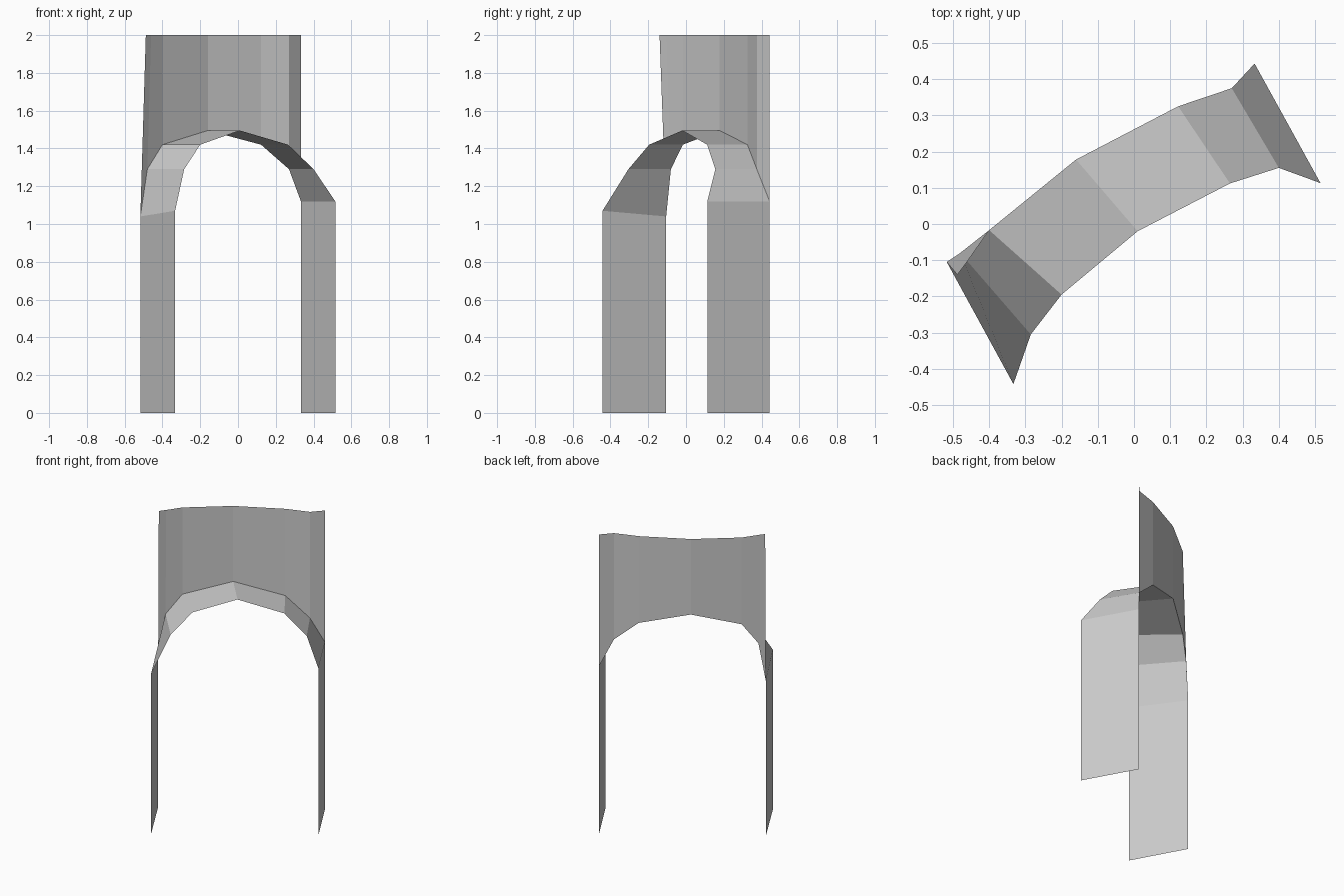
import bpy

cube = bpy.data.objects.get("Cube")
if cube:
    bpy.data.objects.remove(cube, do_unlink=True)

# Single plain stone grey
stone = bpy.data.materials.new("stone grey")
stone.use_nodes = True
color = (0.6, 0.6, 0.6, 1.0)
stone.diffuse_color = color
stone.node_tree.nodes["Principled BSDF"].inputs["Base Color"].default_value = color


def ribbon(name, edge_a, edge_b):
    """Bridge two edges with the same number of points into a strip of quads."""
    count = len(edge_a)
    faces = [(i, i + 1, count + i + 1, count + i) for i in range(count - 1)]
    mesh = bpy.data.meshes.new(name)
    mesh.from_pydata(list(edge_a) + list(edge_b), [], faces)
    mesh.materials.append(stone)
    mesh.update()
    obj = bpy.data.objects.new(name, mesh)
    bpy.context.scene.collection.objects.link(obj)
    return obj


def at_height(points, z):
    """Copy the points onto one level."""
    return [(p[0], p[1], z) for p in points]


# Front and back edges of the arch, from the -x end to the +x end
front_edge = [(-0.333, -0.442, 1.07), (-0.285, -0.305, 1.29), (-0.2, -0.195, 1.42),
              (0.01, -0.02, 1.495), (0.265, 0.112, 1.42), (0.4, 0.155, 1.29),
              (0.515, 0.113, 1.12)]
back_edge = [(-0.517, -0.105, 1.04), (-0.48, -0.08, 1.29), (-0.4, -0.017, 1.42),
             (-0.16, 0.178, 1.495), (0.122, 0.325, 1.42), (0.27, 0.375, 1.29),
             (0.333, 0.443, 1.12)]

# Arch soffit
ribbon("arch_band", front_edge, back_edge)

# Wall rising from the back edge; its -x end leans slightly inward
wall_top = at_height([(-0.488, -0.14), (-0.46, -0.103)] + back_edge[2:], 2.0)
ribbon("upper_wall", back_edge, wall_top)

# Upright panels under both ends of the arch
for name, end in (("right_leg", 0), ("left_leg", -1)):
    top = [front_edge[end], back_edge[end]]
    ribbon(name, at_height(top, 0.0), top)
